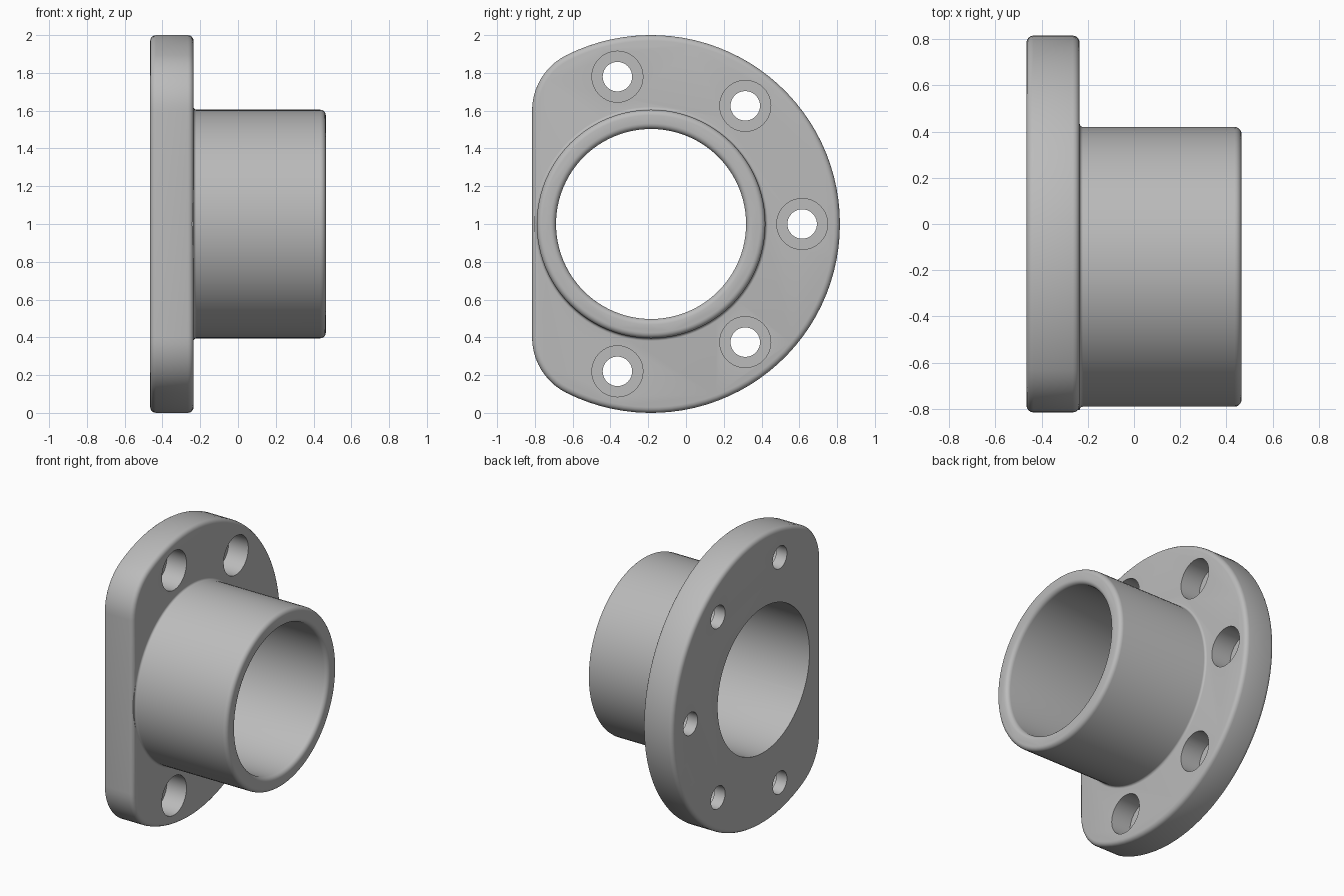
import bpy, bmesh
from math import sin, cos, pi, radians, atan2, sqrt
from mathutils import Vector

cube = bpy.data.objects.get("Cube")
if cube:
    bpy.data.objects.remove(cube, do_unlink=True)

CY, CZ = -0.185, 1.0                    # axis of the barrel
BACK, FACE, END = -0.465, -0.235, 0.465  # stations along x
SEG = 96

steel = bpy.data.materials.new("plain grey")
steel.use_nodes = True
grey = (0.5, 0.5, 0.5, 1)
steel.diffuse_color = grey
steel.node_tree.nodes["Principled BSDF"].inputs["Base Color"].default_value = grey


def make_object(name, bm):
    bmesh.ops.recalc_face_normals(bm, faces=bm.faces)
    mesh = bpy.data.meshes.new(name)
    bm.to_mesh(mesh)
    bm.free()
    mesh.materials.append(steel)
    obj = bpy.data.objects.new(name, mesh)
    bpy.context.collection.objects.link(obj)
    return obj


def lathe(name, profile, y=CY, z=CZ, seg=SEG):
    """Closed solid turned about an x-parallel axis from (x, radius) points."""
    bm = bmesh.new()
    rings = [[bm.verts.new((x, y + r * cos(2 * pi * i / seg), z + r * sin(2 * pi * i / seg)))
              for i in range(seg)] for x, r in profile]
    for a, b in zip(rings, rings[1:]):
        for i in range(seg):
            j = (i + 1) % seg
            bm.faces.new((a[i], a[j], b[j], b[i]))
    bm.faces.new(rings[0])
    bm.faces.new(rings[-1])
    return make_object(name, bm)


def arc(cx, cr, rad, start, end, steps=5):
    return [(cx + rad * cos(radians(start + (end - start) * i / steps)),
             cr + rad * sin(radians(start + (end - start) * i / steps))) for i in range(steps + 1)]


def boolean(target, tool, operation):
    mod = target.modifiers.new(operation.title(), 'BOOLEAN')
    mod.object, mod.operation, mod.solver = tool, operation, 'EXACT'
    apply(target)
    bpy.data.objects.remove(tool, do_unlink=True)


def apply(obj):
    bpy.ops.object.select_all(action='DESELECT')
    obj.select_set(True)
    bpy.context.view_layer.objects.active = obj
    for mod in list(obj.modifiers):
        bpy.ops.object.modifier_apply(modifier=mod.name)


# Flange outline: unit disc with one flat side and two rounded corners
flat = 0.63
corner_z = 0.6
corner_r = (1 - flat ** 2 - corner_z ** 2) / (2 * (1 - flat))
corner_y = corner_r - flat
tangent = atan2(corner_z, corner_y) * 180 / pi
half = arc(0, 0, 1, 0, tangent, 32) + arc(corner_y, corner_z, corner_r, tangent, 180, 10)[1:]
outline = half + [(y, -z) for y, z in reversed(half[1:])]
bm = bmesh.new()
disc = bm.faces.new([bm.verts.new((BACK, CY + y, CZ + z)) for y, z in outline])
extruded = bmesh.ops.extrude_face_region(bm, geom=[disc])
bmesh.ops.translate(bm, vec=Vector((FACE - BACK, 0, 0)),
                    verts=[v for v in extruded["geom"] if isinstance(v, bmesh.types.BMVert)])
flange = make_object("flanged_bushing", bm)
bevel = flange.modifiers.new("Rounded rim", 'BEVEL')
bevel.width, bevel.segments, bevel.limit_method = 0.03, 4, 'ANGLE'
bevel.angle_limit = radians(60)
apply(flange)

# Barrel with a small fillet at its root and a rounded outer lip
OUTER, BORE, LIP, ROOT = 0.605, 0.503, 0.03, 0.015
barrel = lathe("barrel", [(FACE - 0.1, OUTER)] + [(FACE - 0.002, OUTER + ROOT)]
               + arc(FACE + ROOT, OUTER + ROOT, ROOT, 180, 270)
               + arc(END - LIP, OUTER - LIP, LIP, 90, 0))
boolean(flange, barrel, 'UNION')

# Bore, flared into a rounded inner lip
bore = lathe("bore_cutter", [(BACK - 0.1, BORE)]
             + arc(END - LIP, BORE + LIP, LIP, 270, 360) + [(END + 0.1, BORE + LIP)])
boolean(flange, bore, 'DIFFERENCE')

# Five counterbored bolt holes on a seven-step circle
HOLE, HEAD, SEAT = 0.078, 0.135, FACE - 0.15
for k in range(-2, 3):
    a = 2 * pi * k / 7
    drill = lathe("bolt_cutter", [(BACK - 0.1, HOLE), (SEAT, HOLE), (SEAT, HEAD), (FACE + 0.05, HEAD)],
                  CY + 0.8 * cos(a), CZ + 0.8 * sin(a), 40)
    boolean(flange, drill, 'DIFFERENCE')

bpy.ops.object.select_all(action='DESELECT')
flange.select_set(True)
bpy.context.view_layer.objects.active = flange
bpy.ops.object.shade_smooth_by_angle(angle=radians(35))
